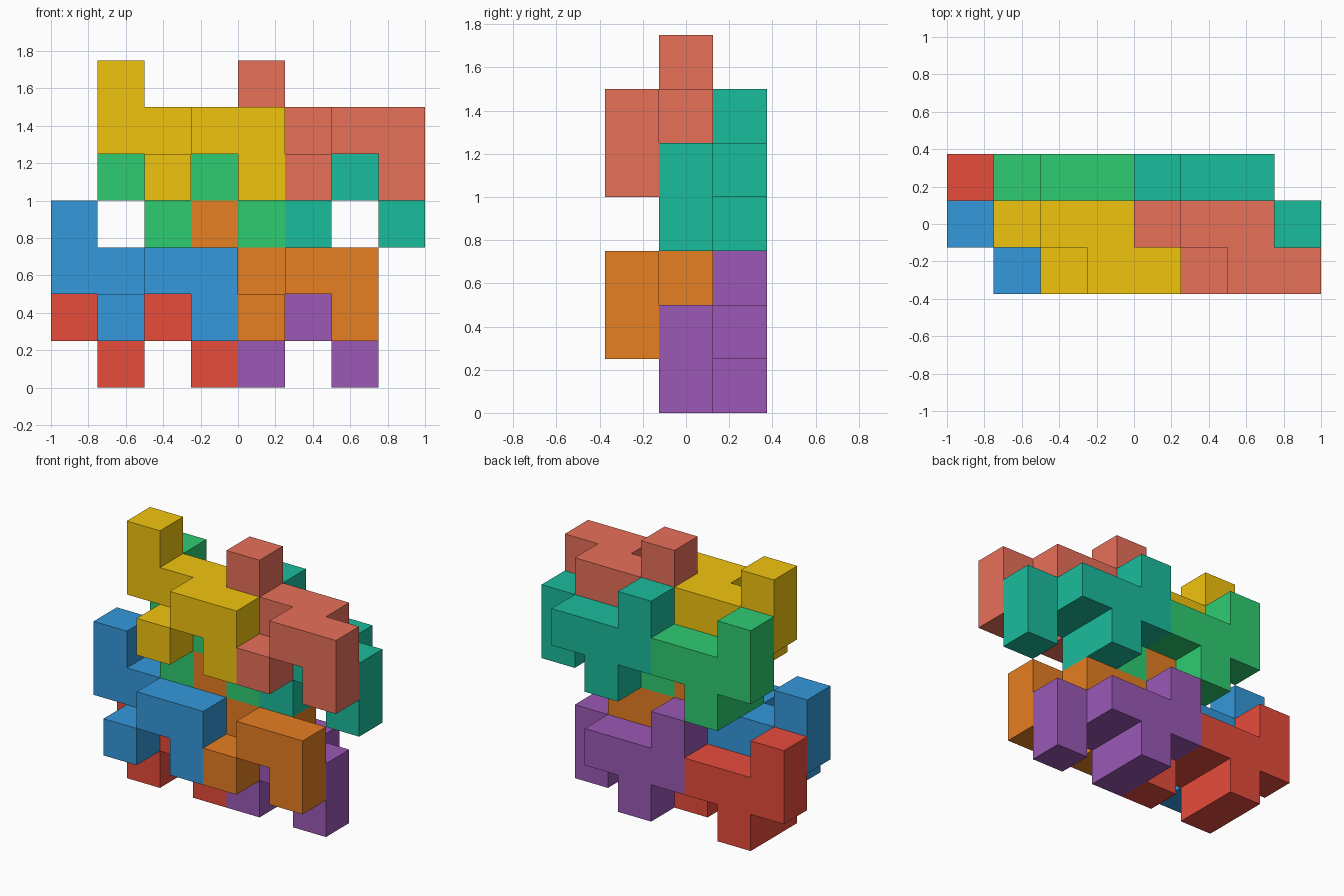
import bpy, bmesh
from mathutils import Vector

if "Cube" in bpy.data.objects:
    bpy.data.objects.remove(bpy.data.objects["Cube"])

U = 0.25
ORIGIN = Vector((-1.0, -0.375, 0.0))

# The nine cubes (x, y, z) of the repeating block: back layer, then the layer in front of it
CELLS = {(0, 2, 2), (0, 2, 1), (1, 2, 1), (2, 2, 1), (1, 2, 0),
         (1, 1, 0), (2, 1, 1), (3, 1, 1), (3, 1, 0)}


def linear(hex_code):
    srgb = [int(hex_code[i:i + 2], 16) / 255 for i in (0, 2, 4)]
    return [c / 12.92 if c <= 0.04045 else ((c + 0.055) / 1.055) ** 2.4 for c in srgb] + [1]


def make_block(name, offset, hex_code):
    """Skin the cubes with outer faces only, then merge coplanar faces."""
    bm = bmesh.new()
    for cell in CELLS:
        centre = Vector(cell) + Vector(offset) + Vector((0.5, 0.5, 0.5))
        for axis in range(3):
            for sign in (-1, 1):
                neighbour = list(cell)
                neighbour[axis] += sign
                if tuple(neighbour) in CELLS:
                    continue
                n, a, b = Vector(), Vector(), Vector()
                n[axis] = sign * 0.5
                a[(axis + 1) % 3] = 0.5
                b[(axis + 2) % 3] = 0.5 * sign
                corners = (-a - b, a - b, a + b, b - a)
                bm.faces.new([bm.verts.new(ORIGIN + U * (centre + n + c)) for c in corners])
    bmesh.ops.remove_doubles(bm, verts=bm.verts, dist=0.001)
    bmesh.ops.dissolve_limit(bm, angle_limit=0.01, verts=bm.verts, edges=bm.edges)
    mesh = bpy.data.meshes.new(name)
    bm.to_mesh(mesh)
    bm.free()
    mat = bpy.data.materials.new(name + "_colour")
    mat.diffuse_color = linear(hex_code)
    mat.use_nodes = True
    mat.node_tree.nodes["Principled BSDF"].inputs["Base Color"].default_value = mat.diffuse_color
    mesh.materials.append(mat)
    bpy.context.collection.objects.link(bpy.data.objects.new(name, mesh))


# Each pair is a back block and the same block one step forward and up
PAIRS = [
    ((0, 0), ("red_block", "E74C3C"), ("blue_block", "3498DB")),
    ((3, 0), ("purple_block", "9B59B6"), ("orange_block", "E67E22")),
    ((1, 3), ("green_block", "2ECC71"), ("yellow_block", "F1C40F")),
    ((4, 3), ("teal_block", "1ABC9C"), ("coral_block", "E8705A")),
]
for (x, z), back, front in PAIRS:
    make_block(back[0], (x, 0, z), back[1])
    make_block(front[0], (x, -1, z + 1), front[1])
